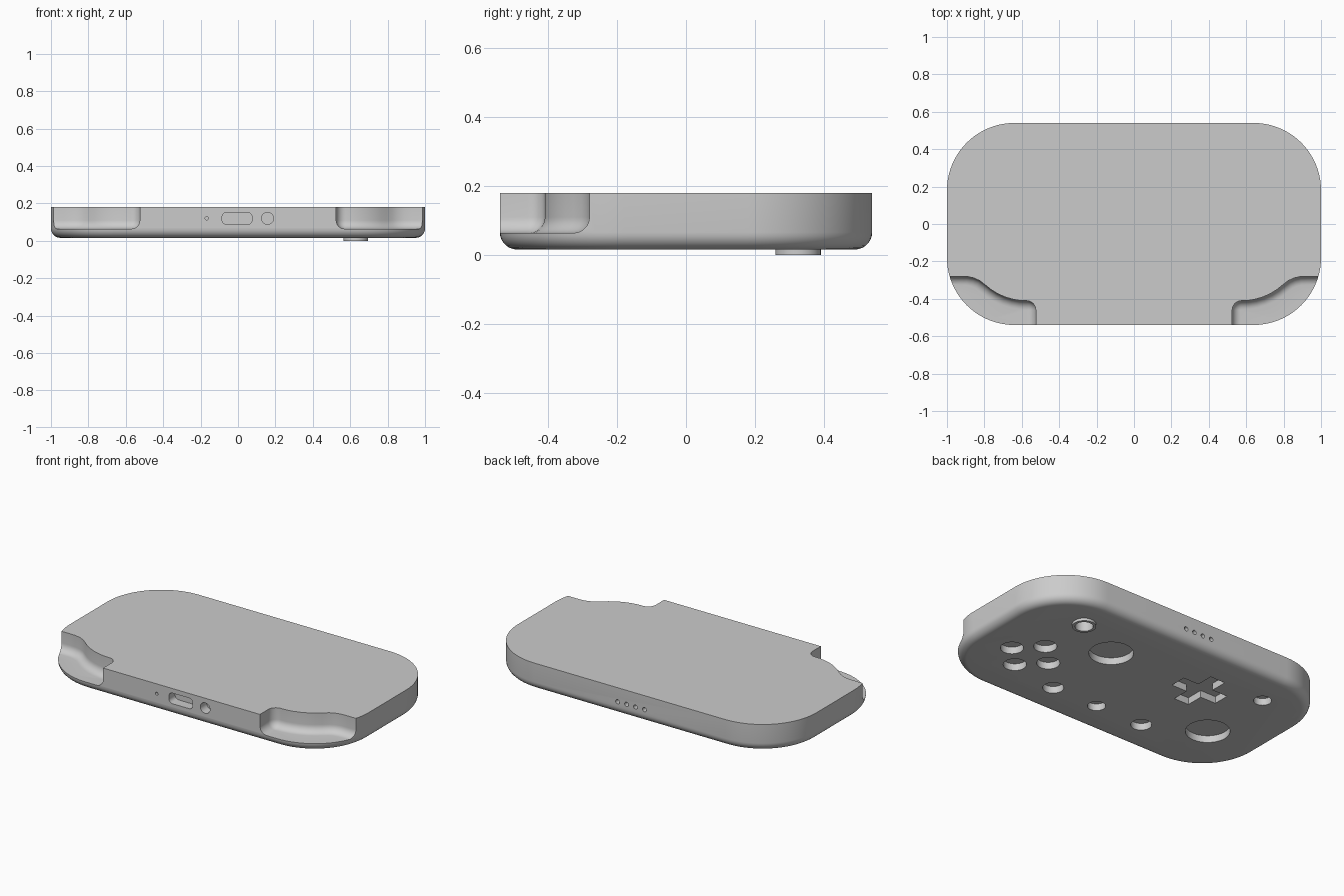
import bpy, bmesh
from math import pi, sin, cos, radians
from mathutils import Matrix, Vector

if "Cube" in bpy.data.objects:
    bpy.data.objects.remove(bpy.data.objects["Cube"], do_unlink=True)

BASE, TOP = 0.016, 0.18
HALF_X, HALF_Y = 1.0, 0.54


def arc(cx, cy, r, a0, a1, n):
    """Points along an arc, angles in degrees."""
    steps = [radians(a0 + (a1 - a0) * i / n) for i in range(n + 1)]
    return [(cx + r * cos(a), cy + r * sin(a)) for a in steps]


def circle(x, y, r, n=40):
    return arc(x, y, r, 0, 360, n)[:-1]


def rounded_rect(hx, hy, r, n, cx=0, cy=0):
    pts = []
    for sx, sy, a in ((1, 1, 0), (-1, 1, 90), (-1, -1, 180), (1, -1, 270)):
        pts += arc(cx + sx * (hx - r), cy + sy * (hy - r), r, a, a + 90, n)
    return pts


def prism(bm, pts, z0, z1, round_bottom=0, matrix=Matrix()):
    """Extrude an outline upward, optionally rounding its lower rim."""
    low = [bm.verts.new((x, y, z0)) for x, y in pts]
    high = [bm.verts.new((x, y, z1)) for x, y in pts]
    n = len(pts)
    faces = [bm.faces.new(low), bm.faces.new(high)]
    for i in range(n):
        j = (i + 1) % n
        faces.append(bm.faces.new((low[i], low[j], high[j], high[i])))
    bmesh.ops.recalc_face_normals(bm, faces=faces)
    bmesh.ops.transform(bm, matrix=matrix, verts=low + high)
    if round_bottom:
        bmesh.ops.bevel(bm, geom=list(faces[0].edges), offset=round_bottom,
                        offset_type='OFFSET', segments=7, profile=0.5,
                        affect='EDGES', clamp_overlap=False)


def make_object(name, bm):
    mesh = bpy.data.meshes.new(name)
    bm.to_mesh(mesh)
    bm.free()
    obj = bpy.data.objects.new(name, mesh)
    bpy.context.collection.objects.link(obj)
    return obj


# Main shell with a rounded lower rim
bm = bmesh.new()
prism(bm, rounded_rect(HALF_X, HALF_Y, 0.36, 20), BASE, TOP, 0.05)
shell = make_object("shell", bm)

# Raised collar around one small button opening
bm = bmesh.new()
prism(bm, circle(0.63, 0.325, 0.066), 0, BASE + 0.01)
collar = make_object("button_collar", bm)

# One cutter holds every recess
bm = bmesh.new()
FLOOR = BASE + 0.042

# Stick, face button and menu button wells
wells = [(0.31, 0.175, 0.123), (-0.645, -0.14, 0.123),
         (0.63, 0.325, 0.05), (-0.66, 0.31, 0.05),
         (0.31, -0.32, 0.058), (-0.32, -0.32, 0.058), (0, -0.32, 0.05)]
for k in range(4):
    a = k * pi / 2
    wells.append((0.635 + 0.13 * cos(a), -0.13 + 0.13 * sin(a), 0.064))
for x, y, r in wells:
    prism(bm, circle(x, y, r), -0.05, FLOOR)

# Cross-shaped pad well
L, W = 0.155, 0.05
arm = [Vector((L, -W)), Vector((L, W)), Vector((W, W))]
cross = []
for k in range(4):
    cross += [Matrix.Rotation(k * pi / 2, 2) @ p for p in arm]
prism(bm, [(p.x - 0.325, p.y + 0.172) for p in cross], -0.05, FLOOR)

# Front ports and rear indicator holes, extruded along y
to_front = Matrix.Rotation(pi / 2, 4, 'X')
ports = [rounded_rect(0.08, 0.032, 0.024, 6, -0.005, 0.12),
         circle(0.158, 0.12, 0.032), circle(-0.167, 0.12, 0.009, 16)]
for outline in ports:
    prism(bm, outline, HALF_Y - 0.06, HALF_Y + 0.05, matrix=to_front)
for k in range(4):
    prism(bm, circle(-0.1 + 0.06 * k, 0.095, 0.013, 20),
          -HALF_Y - 0.05, -HALF_Y + 0.04, matrix=to_front)

# Scooped corner notches with a filleted floor, mirrored left and right
scoop = [(0.525, -0.75)] + arc(0.575, -0.46, 0.05, 180, 90, 8)
scoop += [(0.61, -0.409), (0.65, -0.402), (0.69, -0.39), (0.73, -0.372),
          (0.765, -0.35), (0.795, -0.326), (0.825, -0.303), (0.855, -0.289),
          (0.89, -0.281), (0.93, -0.28), (1.2, -0.28), (1.2, -0.75)]
for side in (1, -1):
    prism(bm, [(side * x, y) for x, y in scoop], 0.064, TOP + 0.1, 0.046)

cutter = make_object("recess_cutter", bm)
cutter.hide_render = True

# Cut the parts, then shade them
for obj in (shell, collar):
    mod = obj.modifiers.new("recesses", 'BOOLEAN')
    mod.operation = 'DIFFERENCE'
    mod.solver = 'EXACT'
    mod.object = cutter
    bpy.ops.object.select_all(action='DESELECT')
    obj.select_set(True)
    bpy.context.view_layer.objects.active = obj
    bpy.ops.object.modifier_apply(modifier=mod.name)
    bpy.ops.object.shade_smooth_by_angle(angle=radians(30))

bpy.data.objects.remove(cutter, do_unlink=True)
